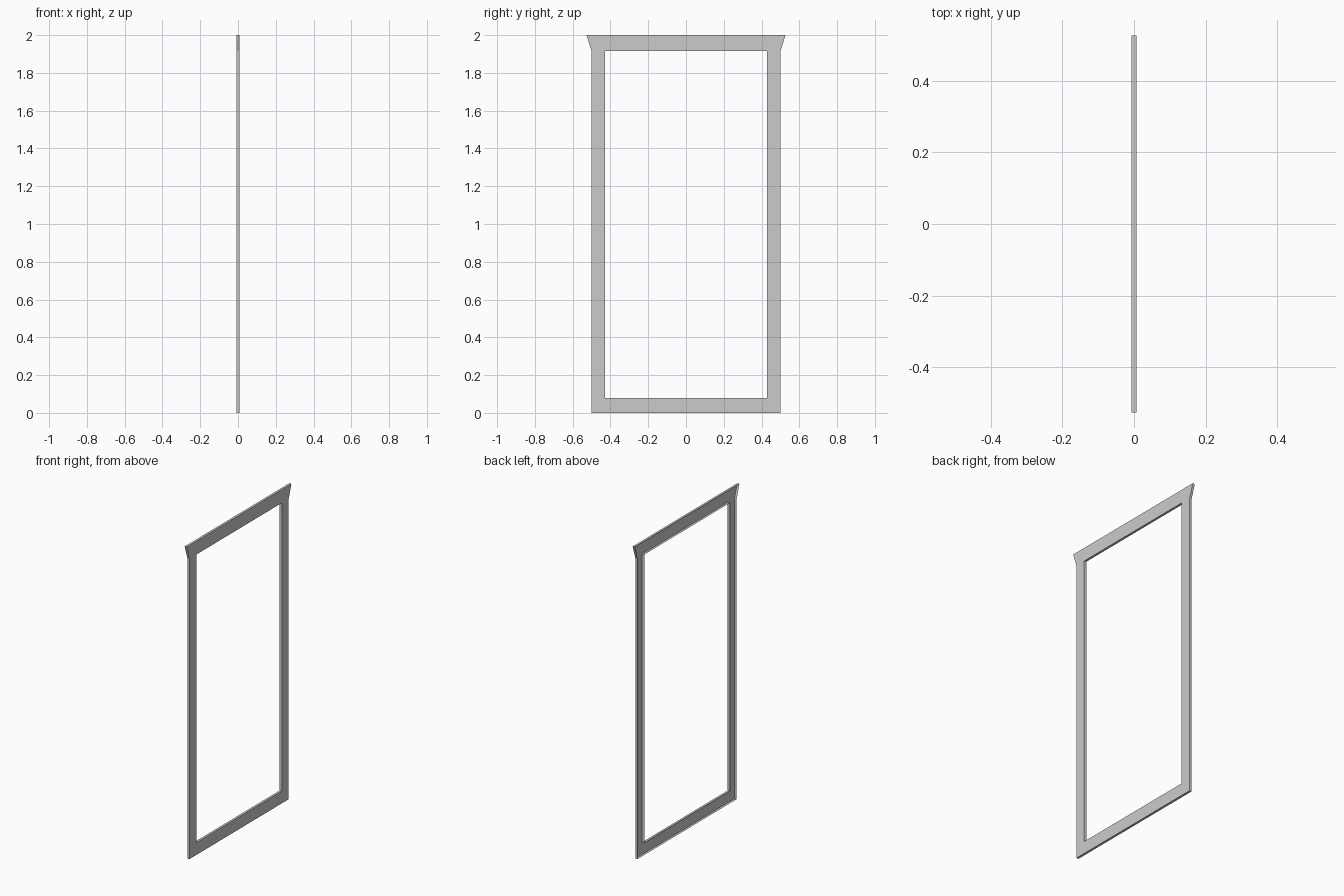
import bpy
import bmesh

if "Cube" in bpy.data.objects:
    bpy.data.objects.remove(bpy.data.objects["Cube"])

HALF_T = 0.0075  # half thickness along x

# Profiles in (y, z): outer outline with flared head, and the opening
OUTER = [(-0.5, 0), (0.5, 0), (0.5, 1.915), (0.527, 2), (-0.527, 2), (-0.5, 1.915)]
INNER = [(-0.43, 0.078), (0.43, 0.078), (0.43, 1.915), (-0.43, 1.915)]

bm = bmesh.new()


def ring(points, x):
    return [bm.verts.new((x, y, z)) for y, z in points]


def walls(front, back):
    n = len(front)
    for k in range(n):
        j = (k + 1) % n
        bm.faces.new((front[k], back[k], back[j], front[j]))


# Face sheet on +x: sill, two jambs and flared head
o, i = ring(OUTER, HALF_T), ring(INNER, HALF_T)
bm.faces.new((o[0], o[1], i[1], i[0]))
bm.faces.new((o[1], o[2], i[2], i[1]))
bm.faces.new((o[2], o[3], o[4], o[5], i[3], i[2]))
bm.faces.new((o[5], o[0], i[0], i[3]))

# Thin edge returns; the -x side stays open like a hollow trim
walls(o, ring(OUTER, -HALF_T))
walls(i[::-1], ring(INNER, -HALF_T)[::-1])

mesh = bpy.data.meshes.new("door_frame_trim")
bm.to_mesh(mesh)
bm.free()
bpy.context.collection.objects.link(bpy.data.objects.new("door_frame_trim", mesh))
